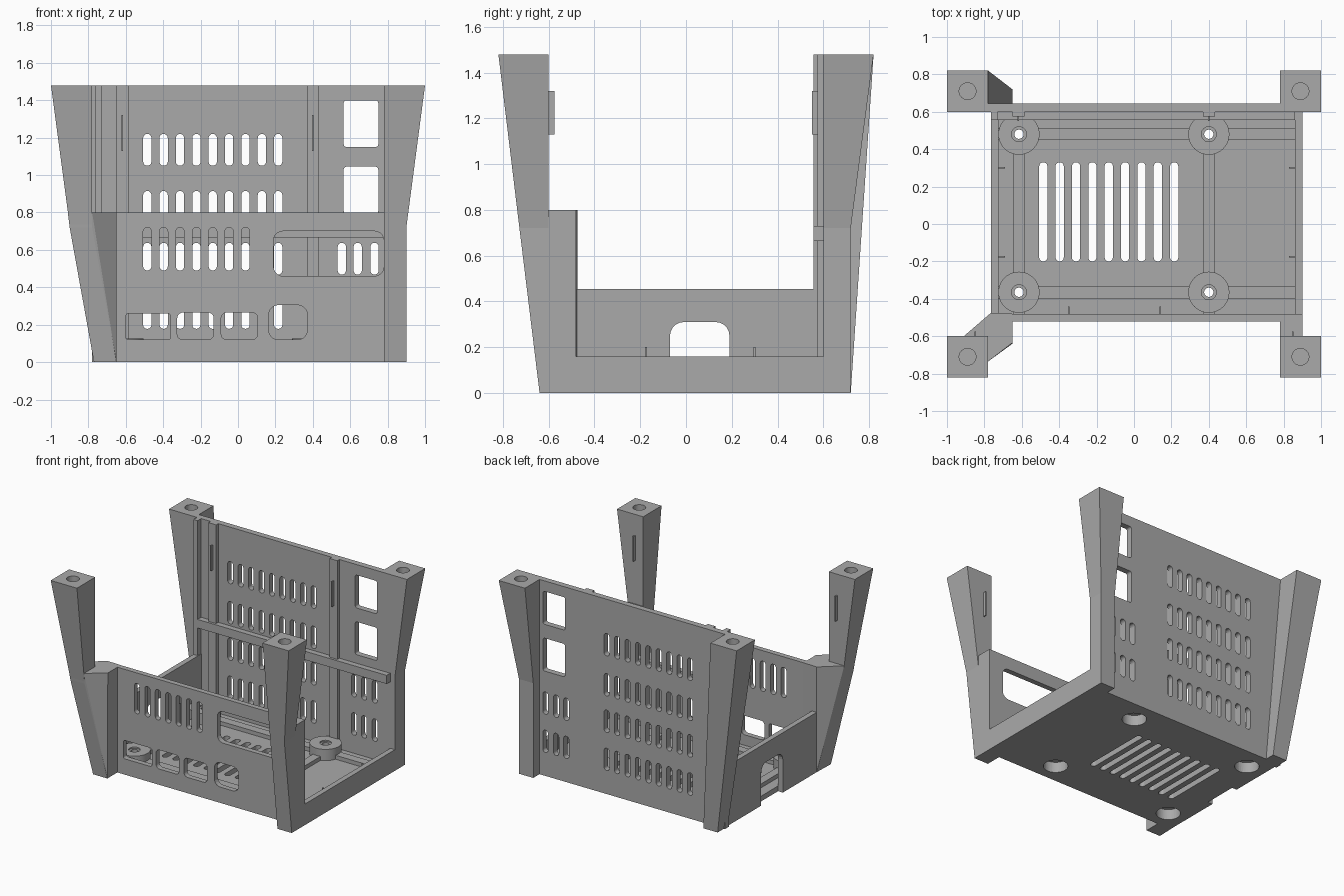
import bpy, bmesh, math
from mathutils import Vector

cube = bpy.data.objects.get("Cube")
if cube:
    bpy.data.objects.remove(cube)

gray = bpy.data.materials.new("mid gray")
gray.use_nodes = True
gray.diffuse_color = (0.4, 0.4, 0.4, 1)
gray.node_tree.nodes["Principled BSDF"].inputs["Base Color"].default_value = (0.4, 0.4, 0.4, 1)


def solid(bm, bottom, top):
    """Close two matching outlines into a solid."""
    a = [bm.verts.new(p) for p in bottom]
    b = [bm.verts.new(p) for p in top]
    n = len(a)
    bm.faces.new(a[::-1])
    bm.faces.new(b)
    for i in range(n):
        bm.faces.new((a[i], a[(i + 1) % n], b[(i + 1) % n], b[i]))


def make(name, bm):
    bmesh.ops.recalc_face_normals(bm, faces=bm.faces)
    mesh = bpy.data.meshes.new(name)
    bm.to_mesh(mesh)
    bm.free()
    mesh.materials.append(gray)
    obj = bpy.data.objects.new(name, mesh)
    bpy.context.collection.objects.link(obj)
    return obj


def rounded(u0, u1, v0, v1, r, steps=5):
    pts = []
    corners = ((u1 - r, v1 - r), (u0 + r, v1 - r), (u0 + r, v0 + r), (u1 - r, v0 + r))
    for k, (u, v) in enumerate(corners):
        for i in range(steps + 1):
            a = math.pi / 2 * (k + i / steps)
            pts.append((u + r * math.cos(a), v + r * math.sin(a)))
    return pts


def prism(bm, axis, outline, lo, hi):
    """Extrude a 2D outline along an axis."""
    place = {"x": lambda u, v, d: (d, u, v),
             "y": lambda u, v, d: (u, d, v),
             "z": lambda u, v, d: (u, v, d)}[axis]
    solid(bm, [place(u, v, lo) for u, v in outline], [place(u, v, hi) for u, v in outline])


def circle(x, y, r, n=32):
    return [(x + r * math.cos(2 * math.pi * i / n), y + r * math.sin(2 * math.pi * i / n))
            for i in range(n)]


def box(name, x0, x1, y0, y1, z0, z1):
    bm = bmesh.new()
    prism(bm, "z", [(x0, y0), (x1, y0), (x1, y1), (x0, y1)], z0, z1)
    return make(name, bm)


def cut(obj, prisms):
    """Subtract a list of (axis, outline, lo, hi) prisms."""
    bm = bmesh.new()
    for p in prisms:
        prism(bm, *p)
    cutter = make("cutter", bm)
    cutter.hide_render = True
    mod = obj.modifiers.new("openings", "BOOLEAN")
    mod.operation = "DIFFERENCE"
    mod.solver = "EXACT"
    mod.object = cutter
    bpy.context.view_layer.update()
    old = obj.data
    mesh = bpy.data.meshes.new_from_object(obj.evaluated_get(bpy.context.evaluated_depsgraph_get()))
    obj.modifiers.clear()
    obj.data = mesh
    bpy.data.meshes.remove(old)
    bpy.data.objects.remove(cutter)
    return obj


TOP = 1.48
slot_x = [-0.485 + 0.0875 * i for i in range(9)]


def slot(axis, c, v0, v1, lo, hi):
    return (axis, rounded(c - 0.022, c + 0.022, v0, v1, 0.0215), lo, hi)


# Back wall with vent slots and two square openings
holes = [slot("y", x, z, z + 0.17, 0.5, 0.7)
         for z in (0.178, 0.468, 0.745, 1.05) for x in slot_x]
holes += [slot("y", x, z, z + 0.17, 0.5, 0.7) for z in (0.178, 0.468) for x in (0.555, 0.64, 0.73)]
holes += [("y", rounded(0.565, 0.75, z, z + 0.25, 0.015), 0.5, 0.7) for z in (0.795, 1.15)]
cut(box("back_wall", -0.78, 0.9, 0.6, 0.645, 0, TOP), holes)

# Front panel with slots, a wide window and four connector ports
holes = [slot("y", x, 0.49, 0.72, -0.6, -0.4) for x in slot_x[:7]]
holes.append(("y", rounded(0.19, 0.78, 0.46, 0.7, 0.05), -0.6, -0.4))
for x0, x1, z1, r in ((-0.6, -0.36, 0.26, 0.015), (-0.325, -0.13, 0.265, 0.03),
                      (-0.09, 0.105, 0.265, 0.03), (0.165, 0.37, 0.305, 0.05)):
    holes.append(("y", rounded(x0, x1, 0.12, z1, r), -0.6, -0.4))
cut(box("front_panel", -0.7, 0.82, -0.52, -0.48, 0, 0.8), holes)

# Side wall with an arched notch, and the low rim opposite
cut(box("side_wall", -0.765, -0.725, -0.49, 0.62, 0, 0.455),
    [("x", rounded(-0.07, 0.19, -0.2, 0.31, 0.06), -0.9, -0.725)])
box("low_rim", 0.86, 0.9, -0.49, 0.62, 0, 0.16)

# Floor, floor ribs and screw posts share the same bores
posts = [(x, y) for x in (-0.615, 0.4) for y in (-0.365, 0.48)]
bores = [("z", circle(x, y, 0.085), -0.1, 0.08) for x, y in posts]
pins = [("z", circle(x, y, 0.025, 16), -0.1, 0.3) for x, y in posts]
floor = box("floor", -0.765, 0.88, -0.5, 0.62, 0, 0.04)
vents = [("z", rounded(x - 0.022, x + 0.022, -0.2, 0.33, 0.0215), -0.1, 0.1) for x in slot_x]
notch = ("x", rounded(-0.07, 0.19, -0.2, 0.31, 0.06), -0.9, -0.725)
cut(floor, bores + vents + [notch])
for x in (-0.615, 0.4):
    cut(box("floor_rib_lengthwise", x - 0.032, x + 0.032, -0.48, 0.6, 0.03, 0.07), bores)
for y in (-0.365, 0.48):
    cut(box("floor_rib_crosswise", -0.73, 0.87, y - 0.032, y + 0.032, 0.03, 0.07), bores)
for x, y in posts:
    bm = bmesh.new()
    prism(bm, "z", circle(x, y, 0.11, 40), 0.02, 0.125)
    post = make("screw_post", bm)
    cut(post, [("z", circle(x, y, 0.04), 0.115, 0.2)])
    cut(post, [("z", circle(x, y, 0.085), -0.1, 0.08)])
    cut(post, [("z", circle(x, y, 0.025, 16), -0.1, 0.3)])

# Back wall ribs, rail and thin locating tabs
box("corner_strip", -0.765, -0.73, 0.557, 0.61, 0, TOP)
box("back_rail", -0.75, 0.86, 0.557, 0.61, 0.665, 0.73)
for x in (-0.618, 0.4):
    box("wall_rib", x - 0.032, x + 0.032, 0.575, 0.61, 0.04, TOP)
    box("wall_tab", x - 0.004, x + 0.004, 0.55, 0.58, 1.13, 1.32)
for x in (-0.85, 0.85):
    box("leg_tab", x - 0.004, x + 0.004, -0.61, -0.575, 1.13, 1.32)

# Small locating fins around the floor
for y in (-0.175, 0.3):
    box("side_fin", -0.73, -0.69, y - 0.004, y + 0.004, 0.03, 0.2)
    box("rim_fin", 0.83, 0.87, y - 0.004, y + 0.004, 0.03, 0.15)
for x in (-0.35, 0.14):
    box("front_fin", x - 0.004, x + 0.004, -0.49, -0.44, 0.03, 0.11)


def leg(name, sections, hole):
    """Loft rectangles (z, x0, x1, y0, y1) from bottom to top, with a screw hole."""
    bm = bmesh.new()
    rings = []
    for z, x0, x1, y0, y1 in sections:
        rings.append([bm.verts.new(p) for p in
                      ((x0, y0, z), (x1, y0, z), (x1, y1, z), (x0, y1, z))])
    bm.faces.new(rings[0][::-1])
    bm.faces.new(rings[-1])
    for a, b in zip(rings, rings[1:]):
        for i in range(4):
            j = (i + 1) % 4
            bm.faces.new((a[i], a[j], b[j], b[i]))
    cut(make(name, bm), [("z", circle(*hole, 0.045), TOP - 0.2, TOP + 0.1)])


# Four splayed corner legs
leg("front_left_leg", [(0, 0.78, 0.9, -0.64, -0.48 - 0.12), (0.72, 0.78, 0.9, -0.728, -0.6),
                       (TOP, 0.78, 1, -0.82, -0.6)], (0.89, -0.71))
leg("back_left_leg", [(0, 0.78, 0.9, 0.6, 0.72), (0.72, 0.78, 0.9, 0.6, 0.72),
                      (TOP, 0.78, 1, 0.6, 0.82)], (0.89, 0.71))
leg("back_right_leg", [(0, -0.77, -0.65, 0.6, 0.72), (TOP, -1, -0.78, 0.6, 0.82)], (-0.89, 0.71))
leg("front_right_leg", [(0.7, -0.896, -0.78, -0.725, -0.6), (TOP, -1, -0.78, -0.82, -0.6)],
    (-0.89, -0.71))

# Corner blocks tying the front legs to the panel
box("front_left_block", 0.78, 0.9, -0.62, -0.48, 0, 0.8)
bm = bmesh.new()
for p in ((-0.91, -0.6, 0.8), (-0.91, -0.735, 0.8), (-0.78, -0.735, 0.8), (-0.65, -0.635, 0.8),
          (-0.65, -0.48, 0.8), (-0.765, -0.475, 0.8), (-0.9, -0.6, 0.72), (-0.9, -0.728, 0.72),
          (-0.78, -0.728, 0.72), (-0.77, -0.64, 0), (-0.65, -0.64, 0), (-0.65, -0.48, 0),
          (-0.765, -0.475, 0)):
    bm.verts.new(Vector(p))
bmesh.ops.convex_hull(bm, input=bm.verts)
bmesh.ops.dissolve_limit(bm, angle_limit=0.02, verts=bm.verts, edges=bm.edges)
make("front_right_block", bm)

# Smooth only the round walls of the screw posts
bpy.ops.object.select_all(action="DESELECT")
for obj in bpy.context.collection.objects:
    if obj.name.startswith("screw_post"):
        obj.select_set(True)
        bpy.context.view_layer.objects.active = obj
bpy.ops.object.shade_smooth_by_angle(angle=math.radians(30))
